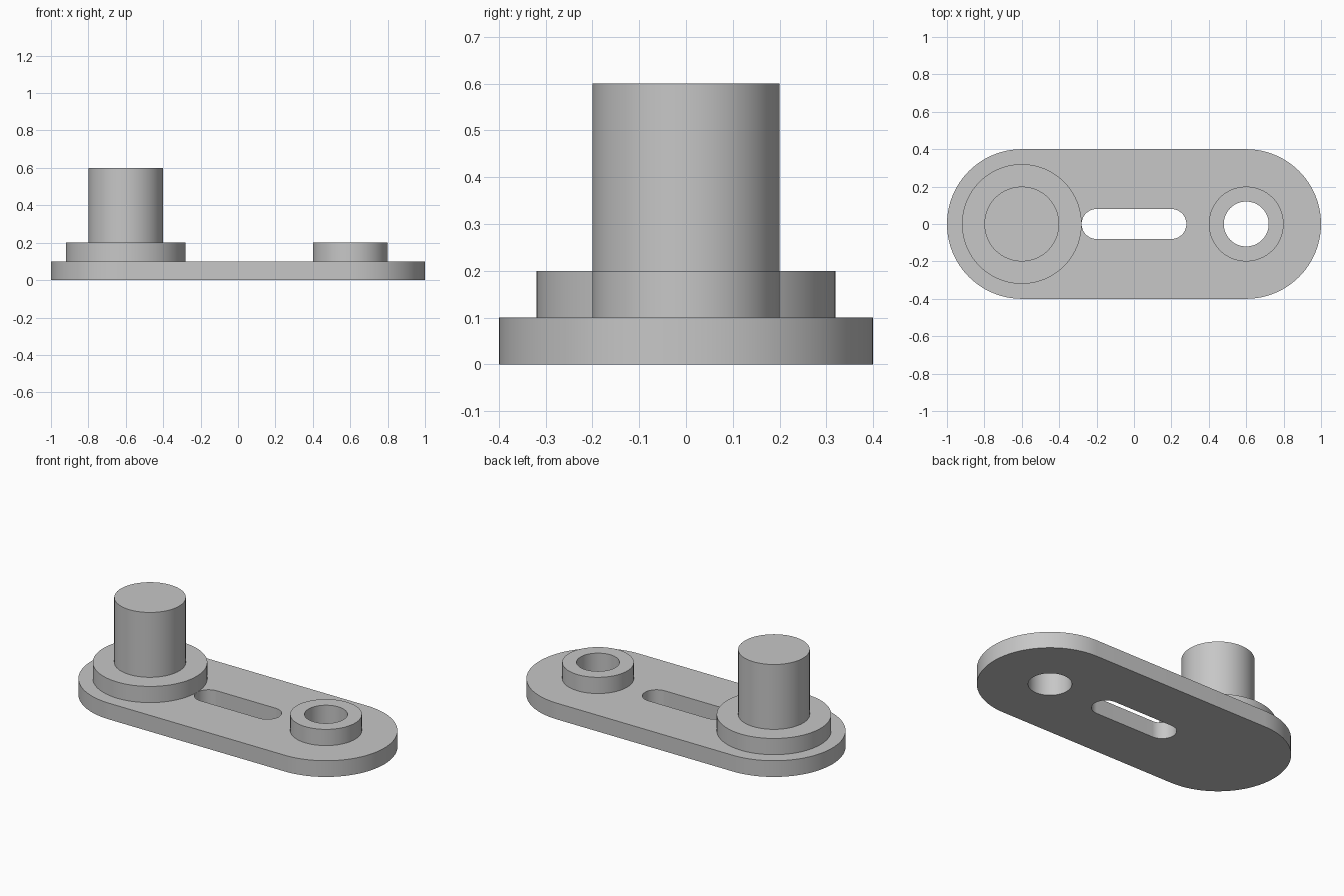
import bpy
import bmesh
from math import cos, sin, pi, radians

old = bpy.data.objects.get("Cube")
if old:
    bpy.data.objects.remove(old, do_unlink=True)

SEGMENTS = 96
PIN_X, HOLE_X = -0.6, 0.6
PLATE_TOP, COLLAR_TOP, PIN_TOP = 0.1, 0.2, 0.6

grey = bpy.data.materials.new("plain grey")
grey.use_nodes = True
GREY = (0.57, 0.57, 0.57, 1)
grey.diffuse_color = GREY
grey.node_tree.nodes["Principled BSDF"].inputs["Base Color"].default_value = GREY


def capsule(x0, x1, r):
    """Outline with round ends centred on x0 and x1; a circle if they match."""
    half = SEGMENTS // 2
    ends = ((x1, -pi / 2), (x0, pi / 2))
    steps = half + 1 if x0 != x1 else half
    return [(cx + r * cos(a + pi * i / half), r * sin(a + pi * i / half))
            for cx, a in ends for i in range(steps)]


def extrude_profile(name, z0, z1, *outlines):
    """Solid from the first outline, with the others as through holes."""
    curve = bpy.data.curves.new(name, "CURVE")
    curve.dimensions = "2D"
    curve.fill_mode = "BOTH"
    curve.extrude = (z1 - z0) / 2
    for points in outlines:
        spline = curve.splines.new("POLY")
        spline.points.add(len(points) - 1)
        for p, (x, y) in zip(spline.points, points):
            p.co = (x, y, 0, 1)
        spline.use_cyclic_u = True
    source = bpy.data.objects.new(name + " profile", curve)
    bpy.context.collection.objects.link(source)
    graph = bpy.context.evaluated_depsgraph_get()
    mesh = bpy.data.meshes.new_from_object(source.evaluated_get(graph))
    bpy.data.objects.remove(source, do_unlink=True)
    bpy.data.curves.remove(curve)

    # Weld caps to walls and stand the solid on z0
    bm = bmesh.new()
    bm.from_mesh(mesh)
    bmesh.ops.remove_doubles(bm, verts=bm.verts, dist=0.0001)
    bmesh.ops.translate(bm, verts=bm.verts, vec=(0, 0, (z0 + z1) / 2))
    bmesh.ops.recalc_face_normals(bm, faces=bm.faces)
    bm.to_mesh(mesh)
    bm.free()
    mesh.name = name
    mesh.materials.clear()
    mesh.materials.append(grey)

    obj = bpy.data.objects.new(name, mesh)
    bpy.context.collection.objects.link(obj)
    bpy.ops.object.select_all(action="DESELECT")
    obj.select_set(True)
    bpy.context.view_layer.objects.active = obj
    bpy.ops.object.shade_smooth_by_angle(angle=radians(30))
    return obj


bore = capsule(HOLE_X, HOLE_X, 0.12)

# Base plate with the slot and the bore
extrude_profile("base_plate", 0, PLATE_TOP,
                capsule(PIN_X, HOLE_X, 0.4), capsule(-0.2, 0.2, 0.08), bore)

# Bored boss on the left end
extrude_profile("bored_boss", PLATE_TOP, COLLAR_TOP,
                capsule(HOLE_X, HOLE_X, 0.2), bore)

# Collar and pin on the right end
extrude_profile("pin_collar", PLATE_TOP, COLLAR_TOP, capsule(PIN_X, PIN_X, 0.32))
extrude_profile("pin", COLLAR_TOP, PIN_TOP, capsule(PIN_X, PIN_X, 0.2))
